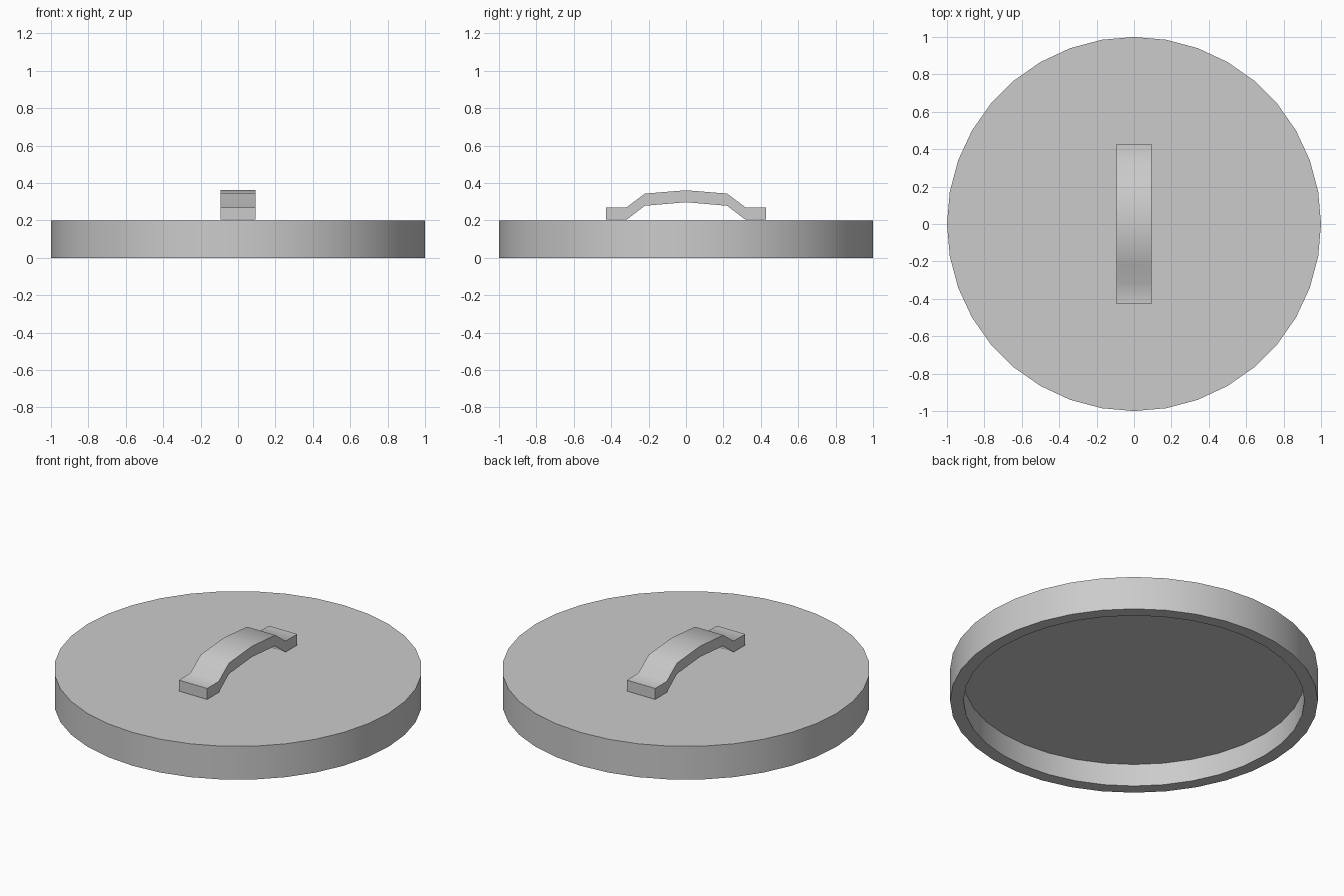
import bpy, bmesh, math

if "Cube" in bpy.data.objects:
    bpy.data.objects.remove(bpy.data.objects["Cube"])

SIDES = 36


def finish(name, bm):
    """Turn a bmesh into a named object with smooth sides and crisp edges."""
    bmesh.ops.recalc_face_normals(bm, faces=bm.faces)
    mesh = bpy.data.meshes.new(name)
    bm.to_mesh(mesh)
    bm.free()
    obj = bpy.data.objects.new(name, mesh)
    bpy.context.collection.objects.link(obj)
    bpy.ops.object.select_all(action='DESELECT')
    obj.select_set(True)
    bpy.context.view_layer.objects.active = obj
    bpy.ops.object.shade_smooth_by_angle(angle=math.radians(45))
    return obj


def ring(bm, radius, z):
    step = 2 * math.pi / SIDES
    return [bm.verts.new((radius * math.cos(i * step), radius * math.sin(i * step), z))
            for i in range(SIDES)]


# Lid: round plate with a downturned rim, hollow underneath
bm = bmesh.new()
rings = [ring(bm, r, z) for r, z in [(0.927, 0.135), (0.927, 0), (1, 0), (1, 0.2)]]
for a, b in zip(rings, rings[1:]):
    for i in range(SIDES):
        j = (i + 1) % SIDES
        bm.faces.new((a[i], a[j], b[j], b[i]))
bm.faces.new(rings[0])
bm.faces.new(rings[-1])
finish("lid", bm)

# Handle: arched strap with flat feet, paired upper and lower profile points
half = [(-0.427, 0.27, 0.204), (-0.317, 0.27, 0.204), (-0.22, 0.343, 0.278)]
stations = half + [(0, 0.361, 0.297)] + [(-y, t, b) for y, t, b in reversed(half)]
W = 0.094
bm = bmesh.new()
loops = [[bm.verts.new(p) for p in ((-W, y, b), (W, y, b), (W, y, t), (-W, y, t))]
         for y, t, b in stations]
for a, b in zip(loops, loops[1:]):
    for i in range(4):
        j = (i + 1) % 4
        bm.faces.new((a[i], a[j], b[j], b[i]))
bm.faces.new(loops[0])
bm.faces.new(loops[-1])
finish("handle", bm)
